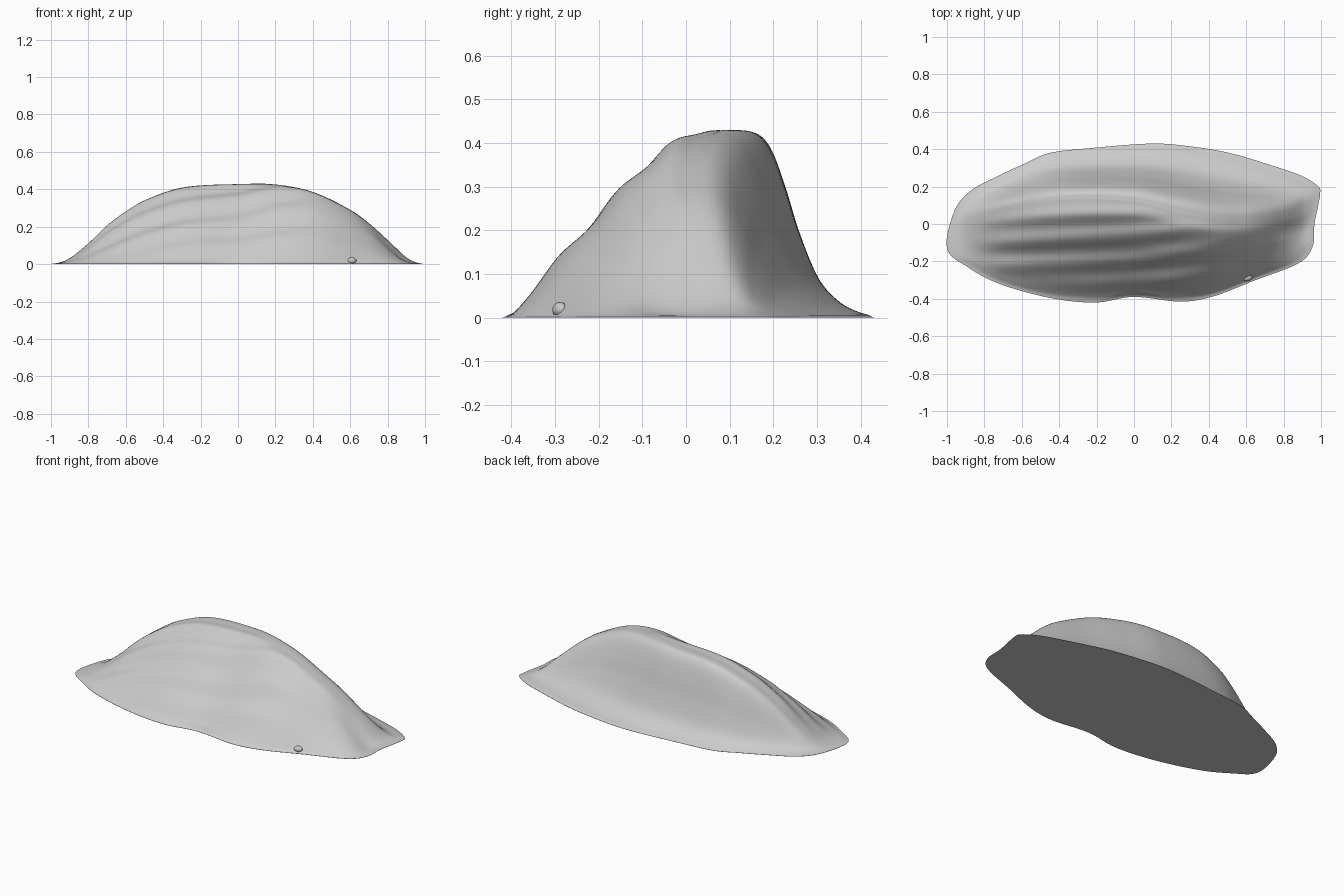
import bpy, bmesh, math

if "Cube" in bpy.data.objects:
    bpy.data.objects.remove(bpy.data.objects["Cube"])

# Footprint: back edge left to right, then front edge right to left
BACK = [(-1.0, -0.13), (-0.96, 0.07), (-0.87, 0.18), (-0.72, 0.26), (-0.58, 0.325),
        (-0.45, 0.38), (-0.24, 0.405), (0.09, 0.43), (0.3, 0.415), (0.51, 0.38),
        (0.73, 0.315), (0.89, 0.26), (0.98, 0.205)]
FRONT = [(0.995, 0.16), (0.965, 0.0), (0.955, -0.12), (0.88, -0.21), (0.65, -0.30),
         (0.43, -0.385), (0.25, -0.415), (0.0, -0.39), (-0.21, -0.42), (-0.45, -0.395),
         (-0.72, -0.32), (-0.89, -0.23)]
# Front foot of the slope, without the small notch
FOOT = [(-1.0, -0.14)] + [(x, -0.408 if x == 0 else y) for x, y in FRONT[::-1]]
# Crest height and crest position along x
CREST_Z = [(-1, 0), (-0.95, 0.004), (-0.9, 0.025), (-0.8, 0.105), (-0.7, 0.20), (-0.6, 0.275),
           (-0.5, 0.335), (-0.3, 0.403), (0.0, 0.422), (0.2, 0.42), (0.4, 0.38),
           (0.6, 0.285), (0.7, 0.215), (0.8, 0.125), (0.9, 0.03), (0.95, 0.005), (1, 0)]
CREST_Y = [(-1, -0.03), (-0.8, 0.05), (-0.4, 0.13), (0.0, 0.12), (0.25, 0.06),
           (0.5, 0.015), (0.8, 0.05), (1, 0.15)]
# Cross-sections from edge (0) to crest (1)
FRONT_S = [(0, 0), (0.05, 0.02), (0.24, 0.29), (0.44, 0.54), (0.6, 0.745), (0.84, 0.97), (1, 1)]
BACK_S = [(0, 0), (0.1, 0.015), (0.25, 0.075), (0.4, 0.20), (0.55, 0.455),
          (0.66, 0.70), (0.77, 0.90), (0.87, 0.985), (1, 1)]


def interp(pts, x):
    x = min(max(x, pts[0][0]), pts[-1][0])
    i = 0
    while i < len(pts) - 2 and x > pts[i + 1][0]:
        i += 1
    a, b = pts[i], pts[i + 1]
    p, n = pts[max(i - 1, 0)], pts[min(i + 2, len(pts) - 1)]
    h = b[0] - a[0]
    t = (x - a[0]) / h
    m0 = (b[1] - p[1]) / (b[0] - p[0]) * h
    m1 = (n[1] - a[1]) / (n[0] - a[0]) * h
    return ((2*t**3 - 3*t*t + 1) * a[1] + (t**3 - 2*t*t + t) * m0
            + (3*t*t - 2*t**3) * b[1] + (t**3 - t*t) * m1)


def smooth(t):
    t = min(max(t, 0), 1)
    return t * t * (3 - 2 * t)


def closed_spline(pts, steps):
    out, n = [], len(pts)
    for i in range(n):
        p = [pts[(i + k - 1) % n] for k in range(4)]
        for s in range(steps):
            t = s / steps
            out.append(tuple(0.5 * (2*p[1][k] + (p[2][k] - p[0][k]) * t
                       + (2*p[0][k] - 5*p[1][k] + 4*p[2][k] - p[3][k]) * t*t
                       + (3*p[1][k] - p[0][k] - 3*p[2][k] + p[3][k]) * t**3) for k in (0, 1)))
    return out


def height(x, y, r):
    yc, yf, yb = interp(CREST_Y, x), interp(FOOT, x), interp(BACK, x)
    top = interp(CREST_Z, x)
    if y < yc:
        s = (y - yf) / max(yc - yf, 0.02)
        # slanted wind terraces on the front slope
        fade = smooth(s / 0.4) * smooth((1 - s) / 0.25) * smooth((0.6 - x) / 0.5)
        bend = 0.05 * (x + 0.4) + 0.15 * max(x + 0.1, 0)**2
        wave = math.sin(2 * math.pi * (y - 0.02 - bend) / 0.133)
        z = top * interp(FRONT_S, s) + 0.008 * wave * fade * smooth(top / 0.25)
    else:
        z = top * interp(BACK_S, (yb - y) / max(yb - yc, 0.02))
    # gully at the right end
    z -= 0.02 * math.exp(-((x - 0.83) / 0.12)**2 - ((y + 0.03) / 0.06)**2)
    # thin rim, then the slope
    return 0.001 + 0.005 * smooth((1 - r) / 0.04) + max(z, 0) * smooth((1 - r) / 0.06)


# Mound: rings shrinking from the footprint to the middle
outline = closed_spline(BACK + FRONT, 8)
N, RINGS = len(outline), 70
bm = bmesh.new()
base = [bm.verts.new((x, y, 0)) for x, y in outline]
bm.faces.new(base)
prev = base
for j in range(RINGS):
    r = 1 - j / RINGS
    ring = [bm.verts.new((x * r, y * r + 0.03 * (1 - r),
            height(x * r, y * r + 0.03 * (1 - r), r))) for x, y in outline]
    for i in range(N):
        bm.faces.new((prev[i], prev[(i + 1) % N], ring[(i + 1) % N], ring[i]))
    prev = ring
peak = bm.verts.new((0, 0.03, height(0, 0.03, 0)))
for i in range(N):
    bm.faces.new((prev[i], prev[(i + 1) % N], peak))
bmesh.ops.recalc_face_normals(bm, faces=bm.faces)
mesh = bpy.data.meshes.new("mound")
bm.to_mesh(mesh)
bm.free()
mound = bpy.data.objects.new("mound", mesh)
bpy.context.collection.objects.link(mound)
bpy.context.view_layer.objects.active = mound
mound.select_set(True)
bpy.ops.object.shade_smooth_by_angle(angle=math.radians(50))

# Small pebble at the front foot
bpy.ops.mesh.primitive_uv_sphere_add(segments=16, ring_count=10, radius=1,
                                     location=(0.61, -0.29, 0.019), rotation=(-0.3, 0, 0.4))
pebble = bpy.context.object
pebble.name = "pebble"
pebble.scale = (0.025, 0.014, 0.017)
bpy.ops.object.shade_smooth()
